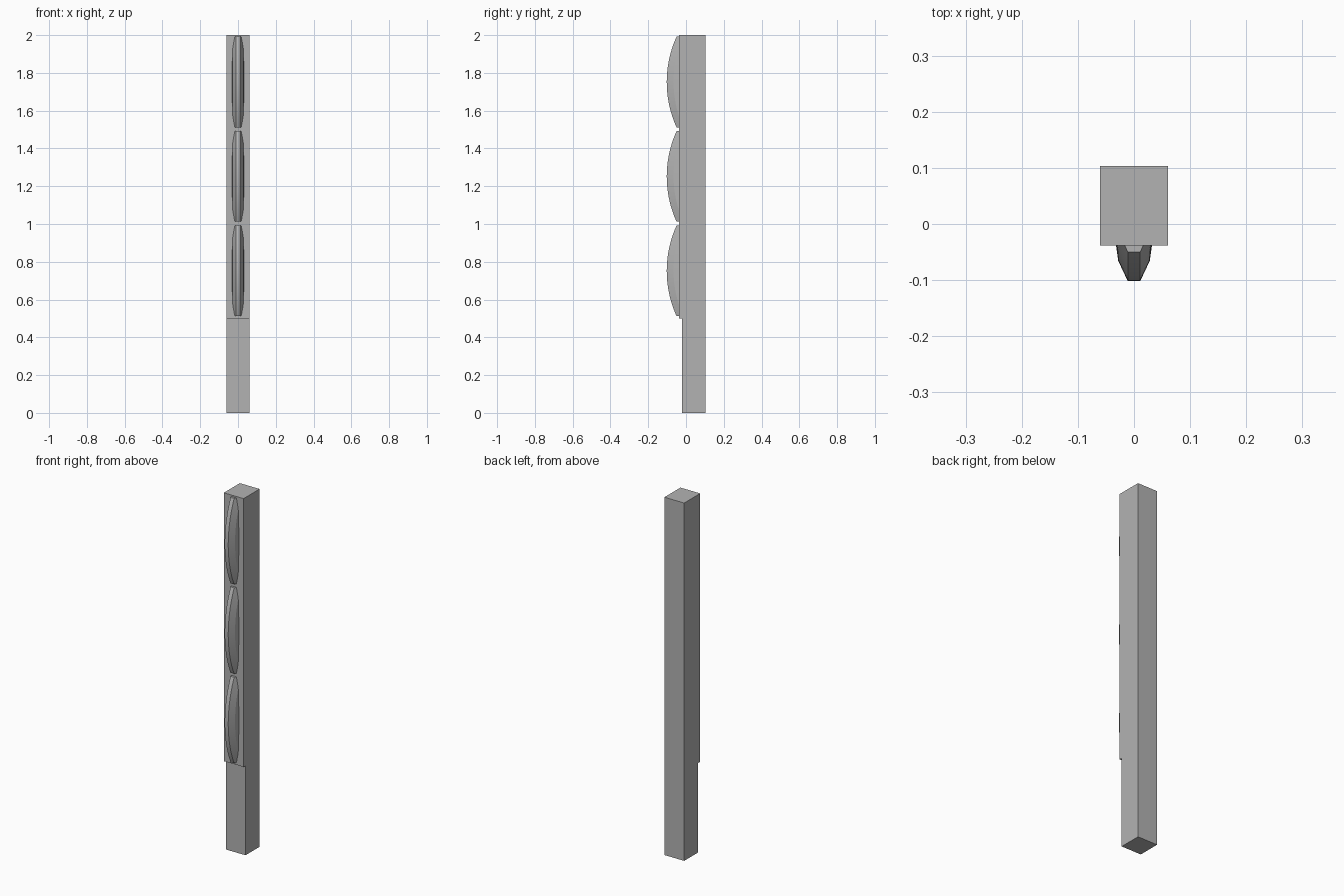
import bpy
import math

default = bpy.data.objects.get("Cube")
if default:
    bpy.data.objects.remove(default, do_unlink=True)

grey = bpy.data.materials.new("plain grey")
grey.use_nodes = True
colour = (0.45, 0.45, 0.45, 1)
grey.diffuse_color = colour
grey.node_tree.nodes["Principled BSDF"].inputs["Base Color"].default_value = colour


def loft(name, rings):
    """Skin a closed solid through a list of equal-length rings."""
    n = len(rings[0])
    verts = [p for ring in rings for p in ring]
    faces = [(i * n + j, i * n + (j + 1) % n, (i + 1) * n + (j + 1) % n, (i + 1) * n + j)
             for i in range(len(rings) - 1) for j in range(n)]
    faces.append(tuple(reversed(range(n))))
    faces.append(tuple(range(len(verts) - n, len(verts))))
    mesh = bpy.data.meshes.new(name)
    mesh.from_pydata(verts, [], faces)
    mesh.materials.append(grey)
    obj = bpy.data.objects.new(name, mesh)
    bpy.context.collection.objects.link(obj)
    return obj


# Square post with a shallow step in its front face
HALF_WIDTH = 0.061
side = [(0.103, 0), (0.103, 2), (-0.038, 2), (-0.038, 0.5), (-0.021, 0.5), (-0.021, 0)]
loft("post", [[(x, y, z) for y, z in side] for x in (HALF_WIDTH, -HALF_WIDTH)])

# Faceted ribs swept along an arc, their backs buried in the post
RADIUS, REACH, STEPS = 0.58, 0.24, 32
half_section = [(0.011, 0), (0.028, 0.036), (0.032, 0.064)]
section = half_section + [(-x, y) for x, y in reversed(half_section)]
for label, centre in (("lower", 0.752), ("middle", 1.252), ("upper", 1.752)):
    rings = []
    for i in range(STEPS + 1):
        h = REACH * (2 * i / STEPS - 1)
        tip = -0.102 + RADIUS - math.sqrt(RADIUS ** 2 - h ** 2)
        rings.append([(x, tip + y, centre + h) for x, y in section])
    rib = loft(label + "_rib", rings)
    bpy.ops.object.select_all(action="DESELECT")
    rib.select_set(True)
    bpy.context.view_layer.objects.active = rib
    bpy.ops.object.shade_smooth_by_angle(angle=math.radians(15))
